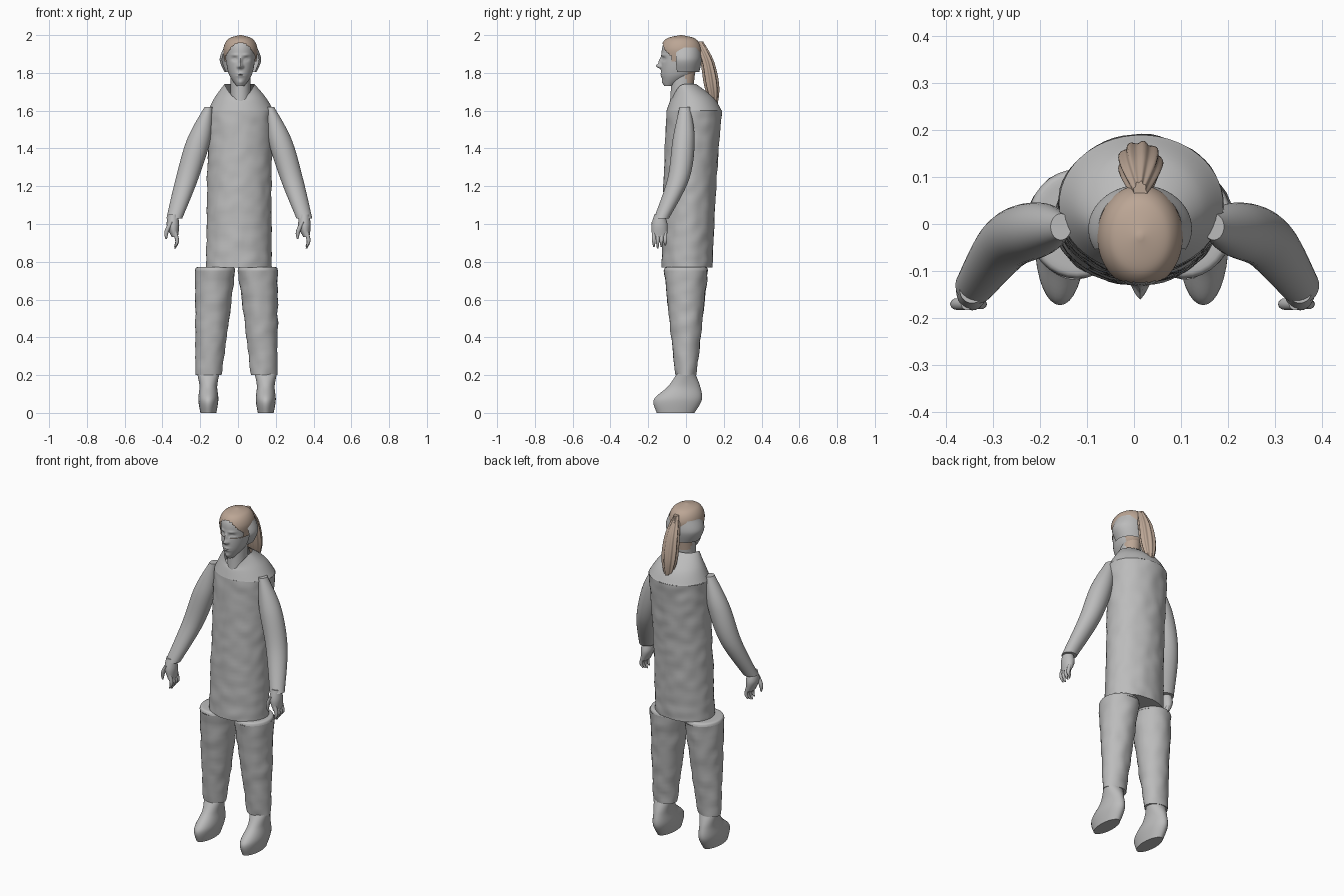
import bpy, bmesh, math
from mathutils import Vector, noise

cube = bpy.data.objects.get("Cube")
if cube:
    bpy.data.objects.remove(cube)


def material(name, rgb):
    mat = bpy.data.materials.new(name)
    mat.use_nodes = True
    mat.diffuse_color = (*rgb, 1)
    mat.node_tree.nodes["Principled BSDF"].inputs["Base Color"].default_value = (*rgb, 1)
    return mat


GREY = material("plain_grey", (0.5, 0.5, 0.5))
BROWN = material("hair_brown", (0.5, 0.38, 0.3))


def along(keys, t):
    """Smooth curve through evenly spaced keys; a single number stays constant."""
    if not isinstance(keys, (tuple, list)):
        return keys
    last = len(keys) - 1
    i = min(int(t * last), last - 1)
    t = t * last - i
    start, end = keys[i], keys[i + 1]
    if last == 1:
        return start + (end - start) * t
    before, after = keys[max(i - 1, 0)], keys[min(i + 2, last)]
    tangent_in, tangent_out = (end - before) / 2, (after - start) / 2
    ease = t * t * (3 - 2 * t)
    return (start + (end - start) * ease + tangent_in * t * (1 - t) ** 2
            - tangent_out * t * t * (1 - t))


def loft(name, z, x, y, rx, ry, mat=GREY, sides=32, rows=24, dip=0, rough=0, ridge=0,
         open_top=False, sculpt=None, keep=None, brown=None):
    """Skin level ovals whose centre and radii follow the given keys."""
    bm = bmesh.new()
    rings = []
    for i in range(rows + 1):
        t = i / rows
        centre = Vector((along(x, t), along(y, t), along(z, t)))
        ring = []
        for k in range(sides):
            angle = math.tau * k / sides
            c, s = math.cos(angle), math.sin(angle)
            strand = 1 + ridge * math.cos(9 * angle)
            p = centre + Vector((along(rx, t) * c * strand, along(ry, t) * s * strand,
                                 -along(dip, t) * max(0, -s) ** 2))
            p += Vector((c, s, 0)) * rough * noise.noise(p * 18)
            if sculpt:
                p.y -= sculpt(p)
            ring.append(bm.verts.new(p))
        rings.append(ring)
    for low, high in zip(rings, rings[1:]):
        for k in range(sides):
            bm.faces.new((low[k - 1], low[k], high[k], high[k - 1]))
    bm.faces.new(rings[0])
    if not open_top:
        bm.faces.new(rings[-1])
    bmesh.ops.recalc_face_normals(bm, faces=bm.faces[:])
    if keep:
        hidden = [f for f in bm.faces if not keep(f.calc_center_median())]
        bmesh.ops.delete(bm, geom=hidden, context='FACES')
    if brown:
        for f in bm.faces:
            f.material_index = int(brown(f.calc_center_median()))
    mesh = bpy.data.meshes.new(name)
    bm.to_mesh(mesh)
    bm.free()
    mesh.materials.append(mat)
    if brown:
        mesh.materials.append(BROWN)
    ob = bpy.data.objects.new(name, mesh)
    bpy.context.collection.objects.link(ob)
    bpy.ops.object.select_all(action='DESELECT')
    bpy.context.view_layer.objects.active = ob
    ob.select_set(True)
    bpy.ops.object.shade_smooth_by_angle(angle=math.radians(50))


# Long tunic, with a sloping yoke and a dipped neckline
loft("tunic", z=(0.77, 1.2, 1.6), x=(0.004, 0.007, 0.015), y=(0.005, 0.02, 0.043),
     rx=(0.174, 0.17, 0.174), ry=(0.135, 0.14, 0.146), sides=56, rows=48, rough=0.005,
     open_top=True)
loft("yoke", z=(1.6, 1.67, 1.74), x=(0.015, 0.012, 0.008), y=(0.043, 0.03, -0.01),
     rx=(0.174, 0.135, 0.08), ry=(0.146, 0.115, 0.065), dip=(0, 0.02, 0.08),
     sides=56, open_top=True)


def across(sign, shift, *keys):
    return [sign * key + shift for key in keys]


for side, sign in (("right", -1), ("left", 1)):
    # Trouser leg with a rounded upper rim, and a rounded shoe
    loft(side + "_trouser_leg", z=(0.2, 0.755), x=across(sign, -0.008, 0.147, 0.113), y=0,
         rx=(0.07, 0.106), ry=(0.055, 0.116), rough=0.006, open_top=True)
    loft(side + "_trouser_rim", z=(0.755, 0.77, 0.773), x=sign * 0.113 - 0.008, y=0,
         rx=(0.106, 0.1, 0.08), ry=(0.116, 0.11, 0.09), rows=6)
    loft(side + "_shoe", z=(0, 0.07, 0.14, 0.205), x=across(sign, -0.005, 0.152, 0.152), y=(-0.055, -0.043, -0.01, 0),
         rx=(0.042, 0.053, 0.047, 0.058), ry=(0.1, 0.127, 0.085, 0.05))

    # Sleeve, bent forward at the elbow
    loft(side + "_sleeve", z=(1.62, 1.45, 1.24, 1.03), y=(-0.006, -0.012, -0.04, -0.13),
         x=across(sign, 0.007, 0.162, 0.214, 0.277, 0.344),
         rx=(0.022, 0.062, 0.06, 0.042), ry=(0.028, 0.058, 0.058, 0.04))

    # Hand with four fingers and a thumb
    hand = sign * 0.348 + 0.004
    loft(side + "_palm", z=(1.05, 0.99, 0.93), x=(hand, hand, hand + 0.01), y=-0.14,
         rx=(0.026, 0.033, 0.016), ry=(0.028, 0.043, 0.038))
    for i in range(4):
        tip = 0.87 + 0.008 * abs(i - 1)
        loft(f"{side}_finger_{i + 1}", z=(0.96, 0.91, tip), y=0.02 * i - 0.17,
             x=(hand + 0.01, hand + 0.022, hand + 0.01),
             rx=(0.011, 0.01, 0.004), ry=(0.011, 0.01, 0.004), sides=10, rows=8)
    loft(side + "_thumb", z=(1.01, 0.96, 0.92), x=(hand - 0.01, hand - 0.034, hand - 0.036),
         y=-0.17, rx=(0.013, 0.012, 0.004), ry=(0.013, 0.012, 0.004), sides=10, rows=8)

# Face relief as soft bumps: offset, height, depth, width, tallness
MID = 0.013
RELIEF = [(0, 1.836, 0.026, 0.011, 0.012), (0, 1.862, 0.014, 0.008, 0.02),
          (0, 1.79, 0.007, 0.02, 0.011), (0, 1.79, -0.006, 0.02, 0.003),
          (0, 1.75, 0.006, 0.016, 0.012)]
for sign in (-1, 1):
    RELIEF += [(sign * 0.03, 1.873, -0.011, 0.015, 0.01), (sign * 0.03, 1.872, 0.006, 0.009, 0.005),
               (sign * 0.03, 1.895, 0.005, 0.018, 0.006), (sign * 0.012, 1.832, 0.008, 0.006, 0.007)]


def face_depth(p):
    if p.y > -0.06:
        return 0
    return sum(depth * math.exp(-((p.x - MID - x) / wide) ** 2 - ((p.z - z) / tall) ** 2)
               for x, z, depth, wide, tall in RELIEF)


# Head and neck, brown at the nape
loft("head", z=(1.73, 1.79, 1.87, 1.95, 1.99), x=MID, y=(-0.09, -0.045, -0.03, -0.028, -0.03),
     rx=(0.02, 0.06, 0.076, 0.072, 0.02), ry=(0.025, 0.085, 0.1, 0.092, 0.03),
     sides=96, rows=72, sculpt=face_depth, brown=lambda c: c.y > 0.01 and c.z < 1.83)
loft("neck", z=(1.62, 1.72, 1.82), x=MID, y=(-0.025, -0.02, -0.015),
     rx=0.052, ry=(0.062, 0.06, 0.065), brown=lambda c: c.y > 0 and c.z > 1.75)

# Hair cap framing the forehead
loft("hair_cap", z=(1.86, 1.93, 1.98, 2), x=MID, y=-0.027, rx=(0.084, 0.09, 0.064, 0.005),
     ry=(0.105, 0.108, 0.078, 0.005), mat=BROWN, sides=64, rows=30,
     keep=lambda c: c.y > -0.075 or c.z > 1.96 - 12 * (c.x - MID) ** 2)

# Swept side hair, wrapping round the back and open at the face
loft("side_hair", z=(1.805, 1.87, 1.935), x=MID, y=-0.01, rx=(0.085, 0.11, 0.088),
     ry=(0.08, 0.093, 0.085), sides=64, open_top=True,
     keep=lambda c: c.y > -0.05 and c.z > 1.806)

# Ponytail with strand ridges
loft("ponytail", z=(1.965, 1.86, 1.72, 1.59), x=MID, y=(0.065, 0.112, 0.138, 0.155),
     rx=(0.014, 0.04, 0.042, 0.004), ry=(0.025, 0.034, 0.036, 0.004),
     mat=BROWN, sides=72, ridge=0.09)
